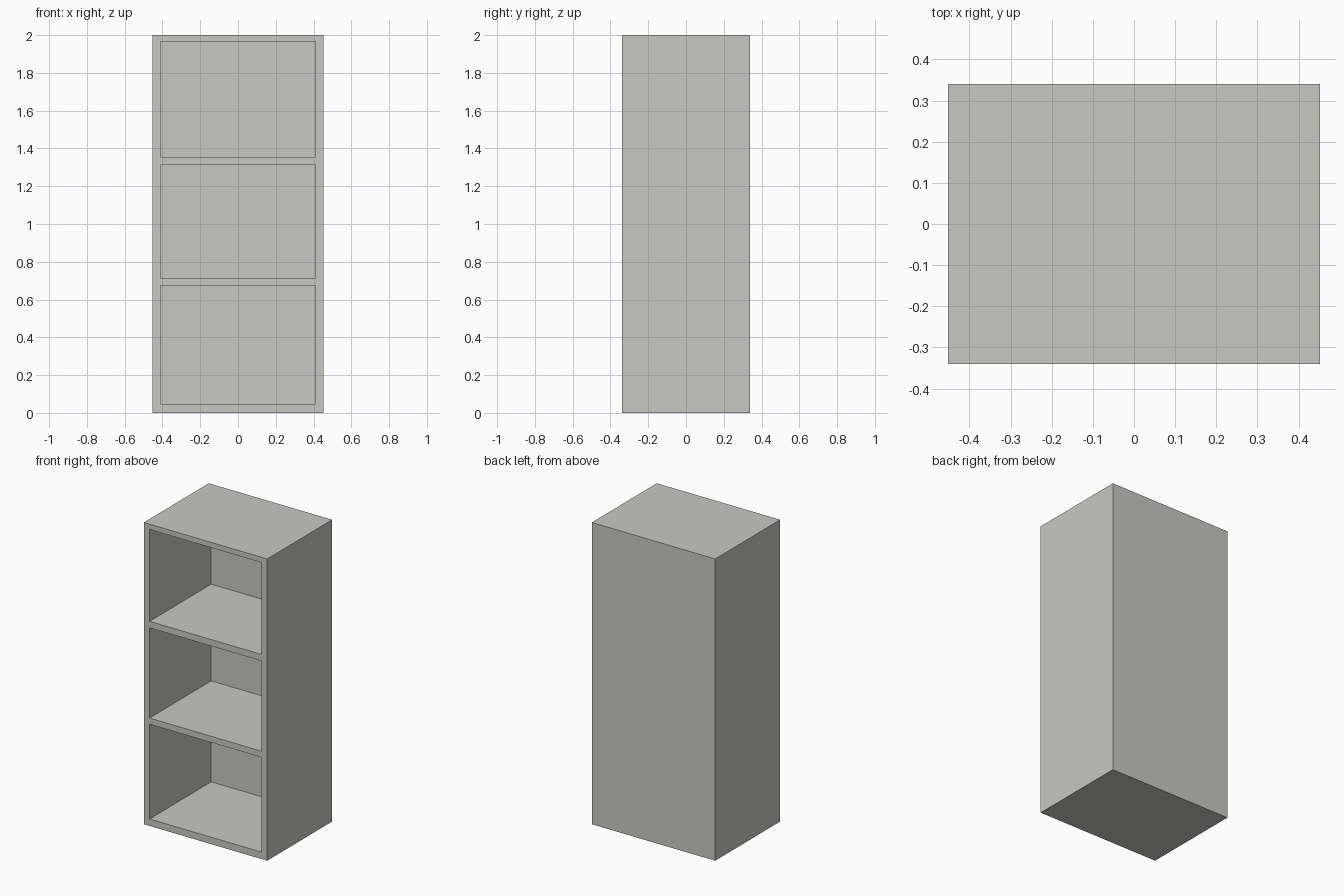
import bpy

if "Cube" in bpy.data.objects:
    bpy.data.objects.remove(bpy.data.objects["Cube"])

WIDTH, DEPTH, HEIGHT = 0.904, 0.68, 2.0
INNER_HALF = 0.41          # half width of the openings
BACK = 0.035               # back panel thickness
BAYS = [(0.046, 0.674), (0.715, 1.313), (1.356, 1.965)]   # bottom, top of each bay


def box(name, lo, hi):
    """Axis-aligned box between two corners."""
    bpy.ops.mesh.primitive_cube_add(size=1)
    ob = bpy.context.object
    ob.name = name
    for v in ob.data.vertices:
        v.co = [(a + b) / 2 + c * (b - a) for a, b, c in zip(lo, hi, v.co)]
    return ob


# Outer cabinet body
cabinet = box("shelf_cabinet", (-WIDTH / 2, -DEPTH / 2, 0), (WIDTH / 2, DEPTH / 2, HEIGHT))

grey = bpy.data.materials.new("warm light grey")
grey.diffuse_color = (0.58, 0.58, 0.54, 1)
grey.use_nodes = True
grey.node_tree.nodes["Principled BSDF"].inputs["Base Color"].default_value = grey.diffuse_color
cabinet.data.materials.append(grey)

# Three open bays cut from the front, leaving sides, shelves and back
for i, (z0, z1) in enumerate(BAYS):
    cutter = box(f"bay_cutter_{i + 1}", (-INNER_HALF, -DEPTH / 2 - 0.1, z0),
                 (INNER_HALF, DEPTH / 2 - BACK, z1))
    cutter.data.materials.append(grey)
    cutter.hide_render = True
    mod = cabinet.modifiers.new("bay", 'BOOLEAN')
    mod.operation = 'DIFFERENCE'
    mod.solver = 'EXACT'
    mod.object = cutter
    bpy.ops.object.select_all(action='DESELECT')
    cabinet.select_set(True)
    bpy.context.view_layer.objects.active = cabinet
    bpy.ops.object.modifier_apply(modifier=mod.name)
    bpy.data.objects.remove(cutter, do_unlink=True)
